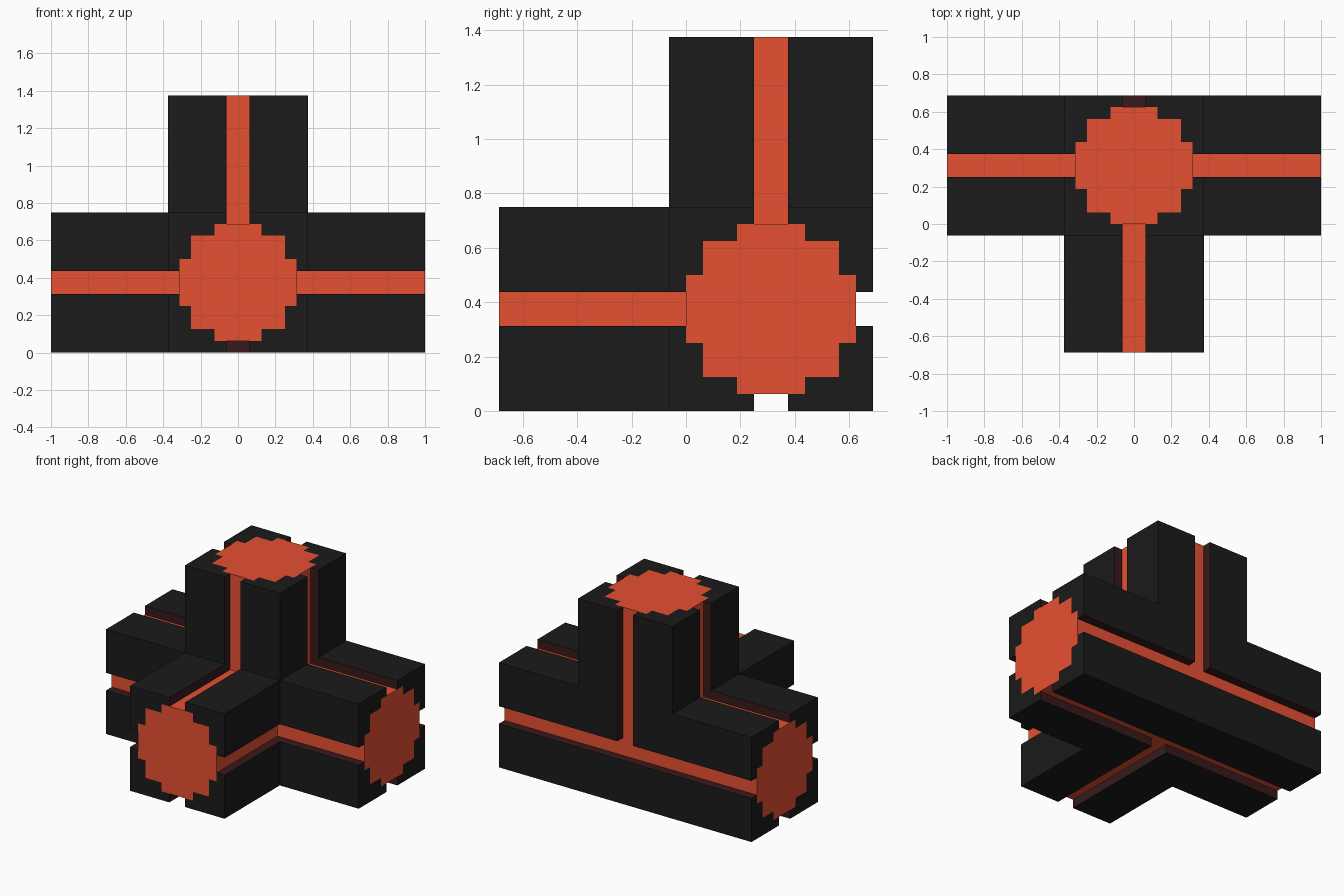
import bpy, bmesh, math

if "Cube" in bpy.data.objects:
    bpy.data.objects.remove(bpy.data.objects["Cube"])

U = 1 / 16
CENTRE = (0, 5 * U, 6 * U)               # where the arms meet


def material(name, rgb):
    m = bpy.data.materials.new(name)
    m.diffuse_color = (*rgb, 1)
    m.use_nodes = True
    m.node_tree.nodes["Principled BSDF"].inputs["Base Color"].default_value = m.diffuse_color
    return m


DARK = material("charcoal", (0.0105, 0.0105, 0.0105))
WALL = material("dark maroon", (0.038, 0.010, 0.011))
ORANGE = material("orange red", (0.81, 0.080, 0.032))

# Block layout in units: four arms (left, right, front, up)
ARMS = [(0, -1), (0, 1), (1, -1), (2, 1)]
half = [1, 2, 4, 5, 6, 16]
STEPS = [-h for h in reversed(half)] + half
MIDS = [(a + b) / 2 for a, b in zip(STEPS, STEPS[1:])]


def section(p, inside, reach):
    """True where p lies in any arm whose cross-section passes the test."""
    for axis, sign in ARMS:
        b, c = abs(p[(axis + 1) % 3]), abs(p[(axis + 2) % 3])
        if -reach < p[axis] * sign < 16 and inside(b, c):
            return True
    return False


def stepped_round(b, c):
    return any(b < w and c < h for w, h in ((5, 2), (4, 4), (2, 5)))


def part_at(p):
    """Which part fills the block at p: core, frame, groove or nothing."""
    if section(p, stepped_round, 5):
        return "core"
    if not section(p, lambda b, c: max(b, c) < 6, 6):
        return None
    if section(p, lambda b, c: max(b, c) < 5, 5):
        return "frame"
    x, y, z = p
    upright = abs(x) < 1 and not (y > 1 and z < -1)
    if upright or abs(y) < 1 or abs(z) < 1:
        return "groove"
    return "frame"


N = len(MIDS)
grid = {(i, j, k): part_at((MIDS[i], MIDS[j], MIDS[k]))
        for i in range(N) for j in range(N) for k in range(N)}


def build(name, part, mats):
    """Skin the outside of one part; faces onto a groove take the last material."""
    bm = bmesh.new()
    for cell, owner in grid.items():
        if owner != part:
            continue
        for a in range(3):
            for s in (0, 1):
                near = list(cell)
                near[a] += 2 * s - 1
                other = grid.get(tuple(near))
                if other in ("core", "frame"):
                    continue
                b, c = (a + 1) % 3, (a + 2) % 3
                ring = []
                for db, dc in ((0, 0), (1, 0), (1, 1), (0, 1)):
                    idx = list(cell)
                    idx[a] += s
                    idx[b] += db
                    idx[c] += dc
                    ring.append(bm.verts.new(
                        [STEPS[idx[n]] * U + CENTRE[n] for n in range(3)]))
                face = bm.faces.new(ring if s else ring[::-1])
                face.material_index = len(mats) - 1 if other == "groove" else 0
    # Merge the blocks into large flat faces
    bmesh.ops.remove_doubles(bm, verts=bm.verts[:], dist=0.0005)
    bmesh.ops.dissolve_limit(bm, angle_limit=math.radians(1), verts=bm.verts[:],
                             edges=bm.edges[:], delimit={'MATERIAL', 'NORMAL'})
    mesh = bpy.data.meshes.new(name)
    bm.to_mesh(mesh)
    bm.free()
    for m in mats:
        mesh.materials.append(m)
    ob = bpy.data.objects.new(name, mesh)
    bpy.context.collection.objects.link(ob)
    return ob


# Grooved outer casing, and the round core showing at the ends and groove floors
build("casing", "frame", [DARK, WALL])
build("conductor_core", "core", [ORANGE])
